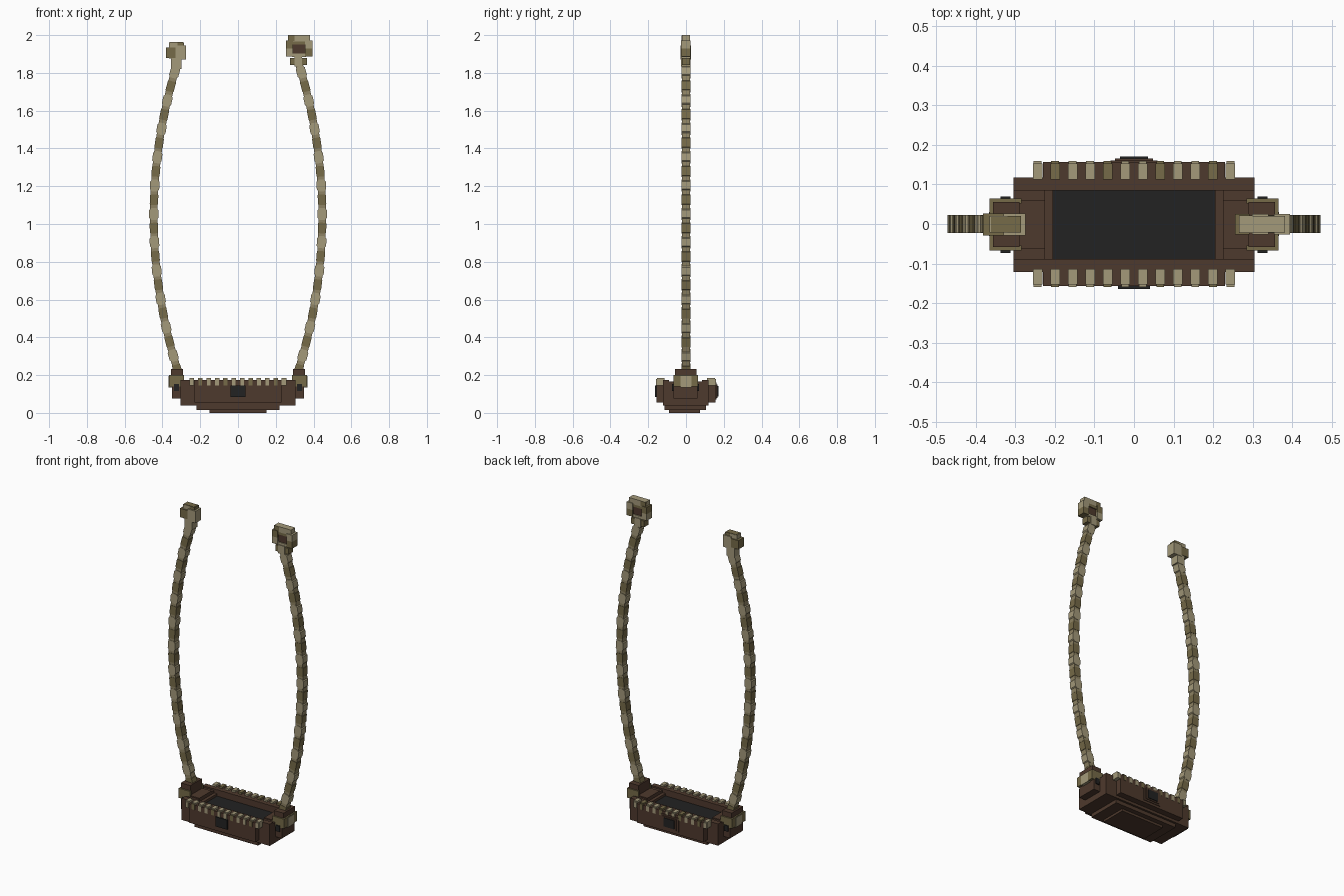
import bpy, bmesh, math
from mathutils import Matrix, Vector


def material(name, rgb):
    m = bpy.data.materials.new(name)
    m.diffuse_color = (*rgb, 1)
    return m


TAN = material("pale tan", (0.37, 0.32, 0.195))
OLIVE = material("olive", (0.18, 0.145, 0.065))
KHAKI = material("khaki", (0.27, 0.225, 0.125))
BROWN = material("dark brown", (0.076, 0.041, 0.026))
BLACK = material("black", (0.016, 0.016, 0.016))


def finish(name, bm, mats):
    bmesh.ops.recalc_face_normals(bm, faces=bm.faces)
    me = bpy.data.meshes.new(name)
    bm.to_mesh(me)
    bm.free()
    for m in mats:
        me.materials.append(m)
    ob = bpy.data.objects.new(name, me)
    bpy.context.collection.objects.link(ob)
    return ob


def add_box(bm, x, y, z, mat=0, xform=Matrix()):
    """Box between (min, max) pairs, optionally transformed."""
    size = Matrix.Diagonal((x[1] - x[0], y[1] - y[0], z[1] - z[0], 1))
    mid = Matrix.Translation((sum(x) / 2, sum(y) / 2, sum(z) / 2))
    r = bmesh.ops.create_cube(bm, size=1, matrix=xform @ mid @ size)
    for f in {f for v in r["verts"] for f in v.link_faces}:
        f.material_index = mat


def boxes(name, mats, items):
    bm = bmesh.new()
    for it in items:
        add_box(bm, *it)
    return finish(name, bm, mats)


def add_link(bm, w, h, d, c, mat, xform):
    """Chamfered chain link: eight-sided outline in x-z, extruded along y."""
    a, b = w / 2, h / 2
    pts = [(a, -b + c), (a, b - c), (a - c, b), (-a + c, b),
           (-a, b - c), (-a, -b + c), (-a + c, -b), (a - c, -b)]
    rings = [[bm.verts.new(xform @ Vector((x, y, z))) for x, z in pts] for y in (-d / 2, d / 2)]
    faces = [bm.faces.new(r) for r in rings]
    for i in range(8):
        j = (i + 1) % 8
        faces.append(bm.faces.new((rings[0][i], rings[0][j], rings[1][j], rings[1][i])))
    for f in faces:
        f.material_index = mat


# Case: stepped underside and open tray walls
boxes("case_base", [BROWN], [
    ((-0.15, 0.15), (-0.09, 0.075), (0, 0.02)),
    ((-0.22, 0.22), (-0.115, 0.105), (0.015, 0.06)),
    ((-0.305, 0.305), (-0.122, 0.118), (0.038, 0.10)),
])
walls = []
for s in (-1, 1):
    walls += [
        ((-0.23, 0.23), tuple(sorted((s * 0.088 - 0.002, s * 0.157))), (0.055, 0.175)),
        ((-0.305, 0.305), tuple(sorted((s * 0.087 - 0.002, s * 0.12 - 0.002))), (0.06, 0.174)),
        (tuple(sorted((s * 0.225, s * 0.305))), (-0.12, 0.116), (0.08, 0.165)),
        (tuple(sorted((s * 0.205, s * 0.23))), (-0.09, 0.086), (0.08, 0.15)),
        (tuple(sorted((s * 0.225, s * 0.30))), (-0.062, 0.06), (0.10, 0.172)),
    ]
boxes("case_walls", [BROWN], walls)
boxes("tray_floor", [BLACK], [((-0.205, 0.205), (-0.09, 0.086), (0.09, 0.135))])

# Front button and stepped back boss
boxes("front_button", [BLACK], [((-0.04, 0.04), (-0.165, -0.15), (0.085, 0.145))])
boxes("back_boss", [BROWN, BLACK], [
    ((-0.06, 0.06), (0.15, 0.161), (0.07, 0.16), 0),
    ((-0.048, 0.048), (0.15, 0.166), (0.08, 0.15), 0),
    ((-0.035, 0.035), (0.15, 0.171), (0.088, 0.142), 1),
])

# Row of teeth along both long rims
teeth = []
for i in range(12):
    x = -0.2437 + i * 0.0443
    for s in (-1, 1):
        y = sorted((s * 0.113 - 0.001, s * 0.153))
        teeth.append(((x - 0.012, x + 0.012), y, (0.145, 0.186),
                      1 if s > 0 and i % 3 == 1 else 0))
        y = sorted((s * 0.14, s * 0.159))
        teeth.append(((x - 0.010, x + 0.010), y, (0.145, 0.180), 1 if i % 3 == 1 else 0))
boxes("rim_teeth", [TAN, OLIVE], teeth)


def span(s, a, b):
    return tuple(sorted((s * a, s * b)))


# Strap mounts at both ends
for s, side in ((-1, "left"), (1, "right")):
    boxes(side + "_mount", [BROWN, OLIVE, TAN, BLACK], [
        (span(s, 0.28, 0.35), (-0.066, 0.062), (0.075, 0.16), 0),
        (span(s, 0.29, 0.356), (-0.058, 0.056), (0.15, 0.232), 0),
        (span(s, 0.285, 0.365), (-0.067, -0.055), (0.14, 0.2), 1),
        (span(s, 0.285, 0.365), (0.052, 0.064), (0.14, 0.2), 1),
        (span(s, 0.35, 0.365), (-0.066, 0.063), (0.14, 0.2), 1),
        (span(s, 0.35, 0.367), (-0.03, 0.03), (0.135, 0.195), 2),
        (span(s, 0.312, 0.338), (-0.073, 0.069), (0.115, 0.152), 3),
    ])

# Bowed straps made of alternating links with thin joints
LINKS = 22
for s, side in ((-1, "left"), (1, "right")):
    bm = bmesh.new()
    z0, z1 = 0.21, 1.86
    pitch = (z1 - z0) / LINKS
    for i in range(LINKS * 2):
        z = z0 + (i + 0.5) * pitch / 2
        x = s * (0.446 - 0.19 * (z - 1.04) ** 2)
        lean = math.atan(-s * 0.38 * (z - 1.04))
        m = Matrix.Translation((x, 0, z)) @ Matrix.Rotation(lean, 4, 'Y')
        if i % 2:
            add_link(bm, 0.040, 0.036, 0.042, 0.003, 2, m)
        elif i % 4:
            add_link(bm, 0.050, 0.064, 0.046, 0.012, 0, m)
        else:
            add_link(bm, 0.044, 0.056, 0.046, 0.004, 1, m)
    finish(side + "_strap", bm, [TAN, OLIVE, KHAKI])

# Left strap end: chunky clasp head
boxes("left_clasp_head", [TAN, OLIVE], [
    ((-0.355, -0.300), (-0.025, 0.025), (1.82, 1.885), 0),
    ((-0.382, -0.330), (-0.029, 0.027), (1.88, 1.935), 1),
    ((-0.330, -0.274), (-0.029, 0.027), (1.87, 1.945), 0),
    ((-0.366, -0.320), (-0.022, 0.020), (1.875, 1.962), 0),
    ((-0.322, -0.286), (-0.022, 0.020), (1.875, 1.962), 1),
    ((-0.362, -0.290), (-0.020, 0.018), (1.955, 1.964), 1),
])

# Right strap end: square buckle frame with a brown centre
boxes("right_buckle", [TAN, OLIVE, BROWN], [
    ((0.275, 0.365), (-0.022, 0.022), (1.842, 1.88), 1),
    ((0.298, 0.340), (-0.027, 0.025), (1.835, 1.888), 0),
    ((0.266, 0.382), (-0.022, 0.020), (1.965, 2.0), 0),
    ((0.266, 0.300), (-0.023, 0.021), (1.968, 1.999), 1),
    ((0.255, 0.292), (-0.027, 0.025), (1.93, 1.972), 1),
    ((0.255, 0.292), (-0.027, 0.025), (1.888, 1.93), 0),
    ((0.354, 0.394), (-0.027, 0.025), (1.93, 1.972), 0),
    ((0.354, 0.394), (-0.027, 0.025), (1.888, 1.93), 1),
    ((0.285, 0.36), (-0.022, 0.020), (1.885, 1.902), 0),
    ((0.29, 0.356), (-0.022, 0.020), (1.95, 1.968), 1),
    ((0.29, 0.356), (-0.016, 0.014), (1.90, 1.952), 2),
])
